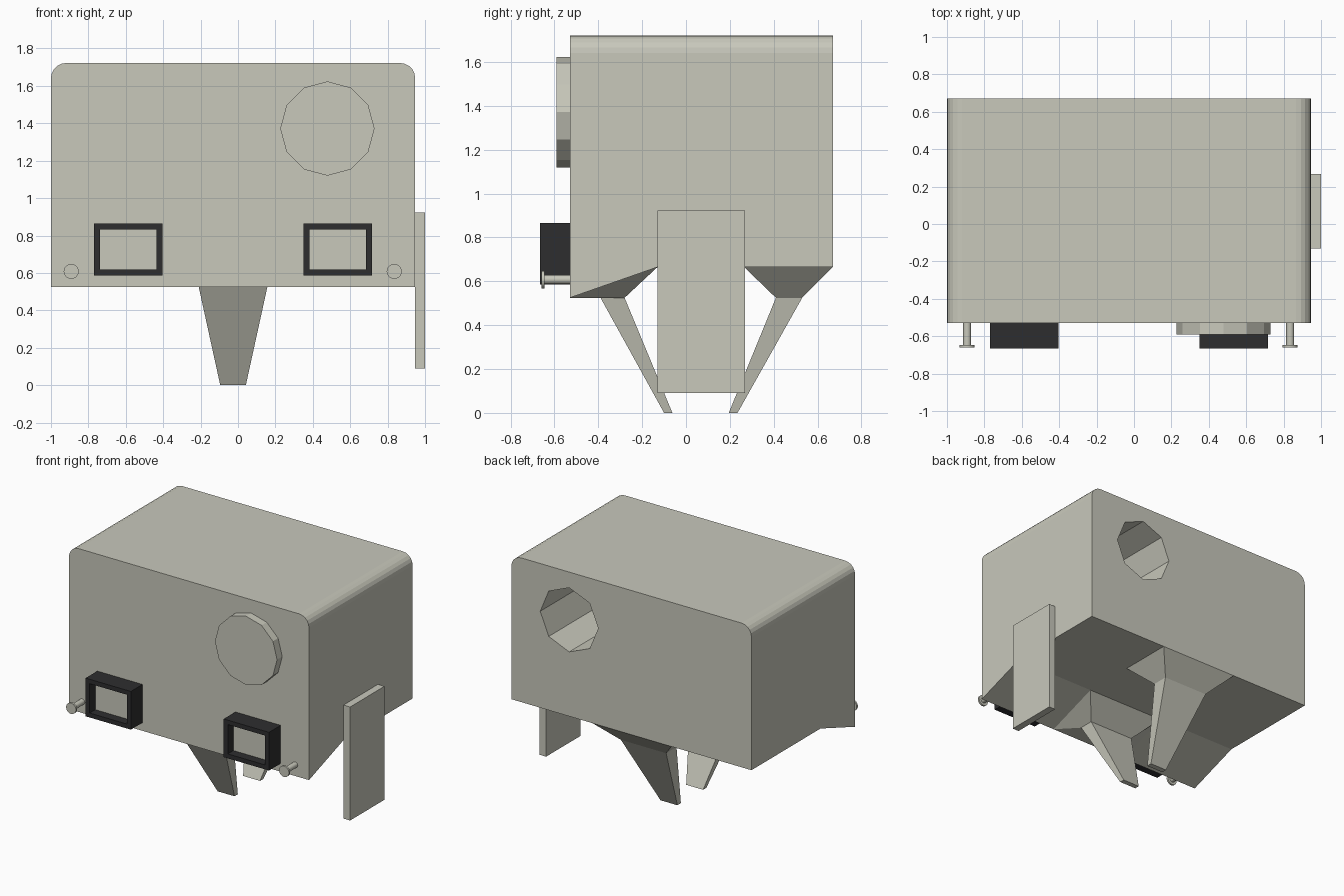
import bpy, bmesh, math

if "Cube" in bpy.data.objects:
    bpy.data.objects.remove(bpy.data.objects["Cube"])


def material(name, rgb):
    m = bpy.data.materials.new(name)
    m.diffuse_color = (*rgb, 1)
    m.use_nodes = True
    m.node_tree.nodes["Principled BSDF"].inputs["Base Color"].default_value = m.diffuse_color
    return m


HULL = material("pale grey", (0.58, 0.58, 0.50))
DARK = material("near black", (0.027, 0.027, 0.028))


def finish(name, bm, *mats):
    bmesh.ops.recalc_face_normals(bm, faces=bm.faces)
    me = bpy.data.meshes.new(name)
    bm.to_mesh(me)
    bm.free()
    for m in mats:
        me.materials.append(m)
    ob = bpy.data.objects.new(name, me)
    bpy.context.collection.objects.link(ob)
    return ob


def loft(name, rings, mat=HULL):
    """Skin a list of equal-length point rings, with end caps."""
    bm = bmesh.new()
    loops = [[bm.verts.new(p) for p in r] for r in rings]
    for a, b in zip(loops, loops[1:]):
        for i in range(len(a)):
            j = (i + 1) % len(a)
            bm.faces.new((a[i], a[j], b[j], b[i]))
    bm.faces.new(loops[0])
    bm.faces.new(loops[-1])
    return finish(name, bm, mat)


def ring(x, y, z, r, n):
    """Polygon facing y with one corner straight up."""
    return [(x + r * math.sin(math.tau * i / n), y, z + r * math.cos(math.tau * i / n))
            for i in range(n)]


def rect(x0, x1, y0, y1, z0, z1=None):
    """Rectangle in plan, z0 at y0 and z1 at y1."""
    z1 = z0 if z1 is None else z1
    return [(x0, y0, z0), (x1, y0, z0), (x1, y1, z1), (x0, y1, z1)]


def select(ob):
    bpy.ops.object.select_all(action='DESELECT')
    ob.select_set(True)
    bpy.context.view_layer.objects.active = ob


# Body: box with rounded top edges and a belly that slopes down at the front
L, R, TOP, RAD, SEG = -1.0, 0.947, 1.722, 0.08, 5
LOW, BELLY = 0.525, 0.665


def section(y, bottom):
    pts = [(L, y, bottom), (R, y, bottom)]
    for cx, start in ((R - RAD, 0), (L + RAD, 90)):
        for i in range(SEG + 1):
            a = math.radians(start + 90 * i / SEG)
            pts.append((cx + RAD * math.cos(a), y, TOP - RAD + RAD * math.sin(a)))
    return pts


body = loft("body", [section(-0.53, LOW), section(-0.13, BELLY), section(0.67, BELLY)])

# Eight-sided bore in the back, closed by the front disc
PX, PZ = 0.478, 1.372
cutter = loft("bore_cutter", [ring(PX, -0.52, PZ, 0.235, 8), ring(PX, 0.8, PZ, 0.235, 8)])
cutter.hide_render = True
mod = body.modifiers.new("bore", 'BOOLEAN')
mod.operation, mod.solver, mod.object = 'DIFFERENCE', 'EXACT', cutter
select(body)
bpy.ops.object.modifier_apply(modifier=mod.name)
bpy.data.objects.remove(cutter)

# Twelve-sided disc on the front
loft("front_disc", [ring(PX, -0.53, PZ, 0.252, 12), ring(PX, -0.59, PZ, 0.252, 12)])

# Tapered legs growing out of sloped mounts under the body
loft("front_leg", [rect(-0.35, 0.29, -0.53, -0.13, LOW, BELLY),
                   rect(-0.21, 0.157, -0.39, -0.28, LOW),
                   rect(-0.095, 0.042, -0.10, -0.062, 0)])
loft("back_leg", [rect(-0.35, 0.29, 0.265, 0.67, BELLY),
                  rect(-0.21, 0.157, 0.41, 0.53, LOW),
                  rect(-0.095, 0.042, 0.195, 0.235, 0)])

# Hanging plate on the right side
loft("side_plate", [rect(R, 1.0, -0.13, 0.268, 0.09), rect(R, 1.0, -0.13, 0.268, 0.922)])

# Dark frames with a pale recessed panel
for side, x in (("left", -0.77), ("right", 0.35)):
    bm = bmesh.new()
    bmesh.ops.create_cube(bm, size=1)
    for v in bm.verts:
        v.co.x = x + 0.367 * (v.co.x + 0.5)
        v.co.y = -0.53 if v.co.y > 0 else -0.665
        v.co.z = 0.585 + 0.28 * (v.co.z + 0.5)
    bm.normal_update()
    front = min(bm.faces, key=lambda f: f.calc_center_median().y)
    bmesh.ops.inset_individual(bm, faces=[front], thickness=0.046)
    panel = bmesh.ops.extrude_discrete_faces(bm, faces=[front])["faces"][0]
    # extruding one face on its own keeps its walls joined to the frame
    bmesh.ops.translate(bm, vec=(0, 0.065, 0), verts=panel.verts)
    panel.material_index = 1
    finish(side + "_frame", bm, DARK, HULL)

# Round-headed pegs
for side, x in (("left", -0.892), ("right", 0.835)):
    spec = [(-0.53, 0.021), (-0.646, 0.021), (-0.646, 0.04), (-0.66, 0.04)]
    peg = loft(side + "_peg", [ring(x, y, 0.608, r, 20) for y, r in spec])
    select(peg)
    bpy.ops.object.shade_smooth_by_angle(angle=math.radians(30))
